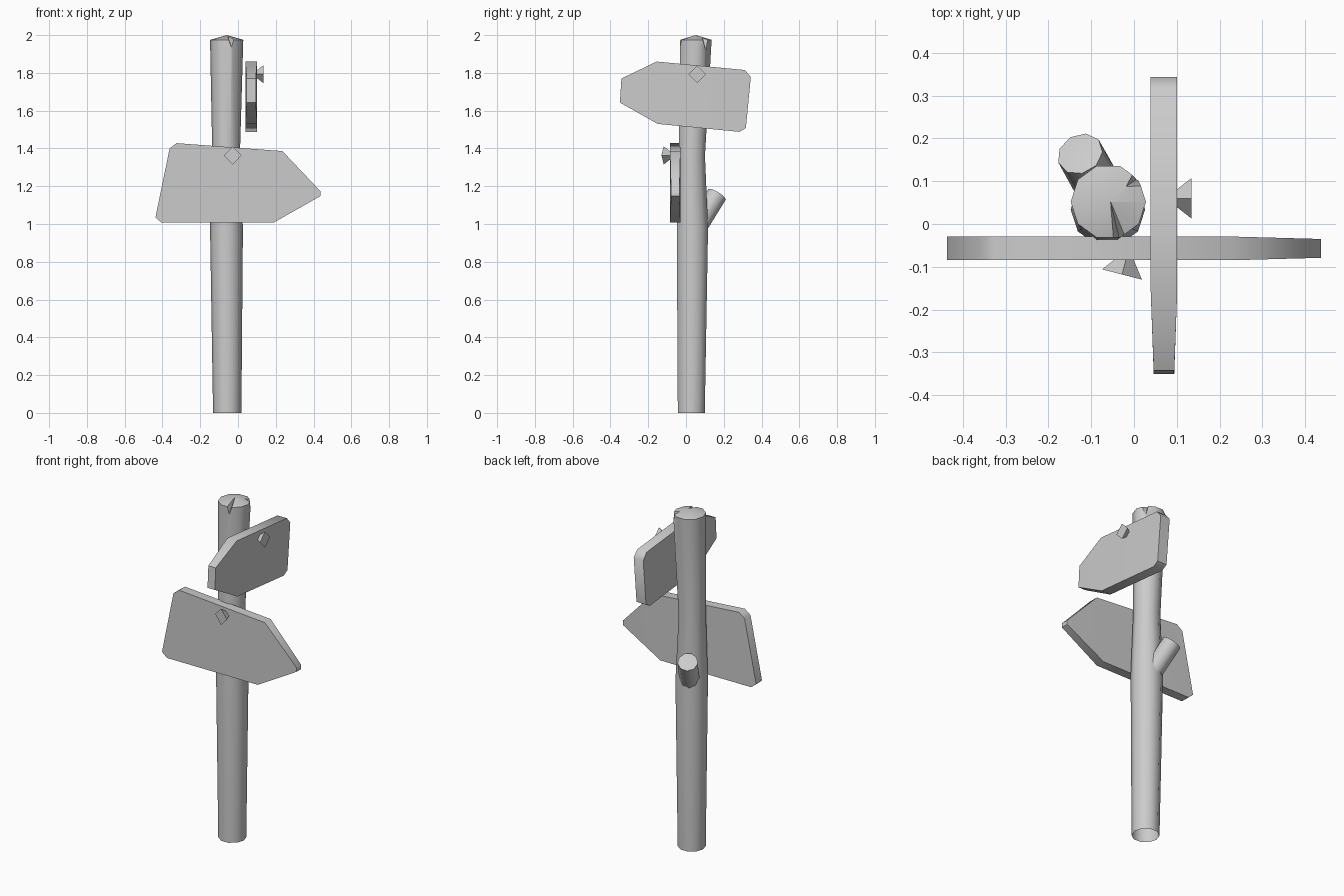
import bpy, bmesh, math
from mathutils import Vector

cube = bpy.data.objects.get("Cube")
if cube:
    bpy.data.objects.remove(cube, do_unlink=True)

# One plain grey material
grey = bpy.data.materials.new("plain_grey")
grey.use_nodes = True
colour = (0.6, 0.6, 0.6, 1)
grey.diffuse_color = colour
grey.node_tree.nodes["Principled BSDF"].inputs["Base Color"].default_value = colour


def finish(name, bm, smooth=None):
    bmesh.ops.recalc_face_normals(bm, faces=bm.faces)
    mesh = bpy.data.meshes.new(name)
    bm.to_mesh(mesh)
    bm.free()
    mesh.materials.append(grey)
    obj = bpy.data.objects.new(name, mesh)
    bpy.context.collection.objects.link(obj)
    if smooth:
        shade(obj, smooth)
    return obj


def activate(obj):
    bpy.ops.object.select_all(action='DESELECT')
    obj.select_set(True)
    bpy.context.view_layer.objects.active = obj


def shade(obj, degrees):
    activate(obj)
    bpy.ops.object.shade_smooth_by_angle(angle=math.radians(degrees))


def loft(rings, sides, tip, axis=Vector((0, 0, 1))):
    """Skin rings of (centre, radius) and close the top with a low cone."""
    bm = bmesh.new()
    turn = Vector((0, 0, 1)).rotation_difference(axis)
    loops = []
    for centre, r in rings:
        loops.append([bm.verts.new(Vector(centre) + turn @ Vector(
            (r * math.cos(a), r * math.sin(a), 0)))
            for a in (math.tau * i / sides for i in range(sides))])
    apex = bm.verts.new(tip)
    for i in range(sides):
        j = (i + 1) % sides
        for lo, hi in zip(loops, loops[1:]):
            bm.faces.new((lo[i], lo[j], hi[j], hi[i]))
        bm.faces.new((loops[-1][i], loops[-1][j], apex))
    bm.faces.new(loops[0][::-1])
    return bm


# Post, slightly crooked
post = finish("post", loft([
    ((-0.057, 0.028, 0), 0.075),
    ((-0.061, 0.034, 0.98), 0.087),
    ((-0.063, 0.031, 1.36), 0.073),
    ((-0.06, 0.052, 1.975), 0.088)], 10, (-0.058, 0.052, 2.0)))


# Splits in the top of the post
def split_cutter(name, inner, rim_a, rim_b, low):
    bm = bmesh.new()
    v = [bm.verts.new(p) for p in (inner, rim_a, rim_b, low)]
    for f in ((0, 1, 2), (0, 1, 3), (0, 2, 3), (1, 2, 3)):
        bm.faces.new([v[i] for i in f])
    cutter = finish(name, bm)
    cutter.hide_render = True
    cutter.hide_viewport = False
    mod = post.modifiers.new(name, 'BOOLEAN')
    mod.operation = 'DIFFERENCE'
    mod.solver = 'EXACT'
    mod.object = cutter
    activate(post)
    bpy.ops.object.modifier_apply(modifier=mod.name)
    bpy.data.objects.remove(cutter, do_unlink=True)


split_cutter("front_split", (-0.056, 0.058, 2.004), (-0.054, -0.07, 1.99),
             (0.008, -0.07, 1.99), (-0.026, -0.07, 1.905))
split_cutter("side_split", (-0.024, 0.084, 2.0), (0.06, 0.083, 1.99),
             (0.015, 0.165, 1.99), (0.035, 0.124, 1.84))

# The foot of the post is open
bm = bmesh.new()
bm.from_mesh(post.data)
foot = [f for f in bm.faces if all(v.co.z < 0.001 for v in f.verts)]
bmesh.ops.delete(bm, geom=foot, context='FACES_ONLY')
bm.to_mesh(post.data)
bm.free()
shade(post, 40)

# Branch stub on the back
root, end = Vector((-0.065, 0.055, 0.98)), Vector((-0.126, 0.164, 1.155))
along = (end - root).normalized()
finish("branch_stub", loft([(root, 0.056), (end, 0.055)], 9,
                           end + along * 0.008, along), 45)


# Arrow boards: first four points are the pointed end
def board(name, outline, mid, half, tip_half, place):
    bm = bmesh.new()
    sheets = []
    for side in (-1, 1):
        sheets.append([bm.verts.new(place(
            u, mid + side * (tip_half if i in (1, 2) else half), z))
            for i, (u, z) in enumerate(outline)])
    n = len(outline)
    for s in sheets:
        bm.faces.new(s[:4])
        bm.faces.new([s[0]] + s[3:])
    a, b = sheets
    for i in range(n):
        j = (i + 1) % n
        bm.faces.new((a[i], a[j], b[j], b[i]))
    return finish(name, bm, 50)


board("lower_sign", [
    (0.235, 1.386), (0.437, 1.173), (0.437, 1.148), (0.188, 1.007),
    (-0.405, 1.007), (-0.437, 1.035), (-0.362, 1.4), (-0.325, 1.428)],
    -0.057, 0.0275, 0.022, lambda u, d, z: (u, d, z))
board("upper_sign", [
    (-0.155, 1.86), (-0.342, 1.77), (-0.35, 1.643), (-0.15, 1.53),
    (0.283, 1.488), (0.317, 1.508), (0.343, 1.778), (0.312, 1.815)],
    0.07, 0.031, 0.024, lambda u, d, z: (d, u, z))


# Flared square nails
def nail(name, head, out, depth, wide, narrow):
    bm = bmesh.new()
    out = Vector(out).normalized()
    side = out.cross(Vector((0, 0, 1)))
    up = side.cross(out)
    ends = []
    for centre, r in ((Vector(head) - out * depth, narrow), (Vector(head), wide)):
        ends.append([bm.verts.new(centre + d * r) for d in (side, up, -side, -up)])
    a, b = ends
    bm.faces.new(a)
    bm.faces.new(b)
    for i in range(4):
        j = (i + 1) % 4
        bm.faces.new((a[i], a[j], b[j], b[i]))
    finish(name, bm)


nail("lower_nail", (-0.028, -0.118, 1.363), (-0.25, -0.97, 0), 0.045, 0.048, 0.014)
nail("upper_nail", (0.134, 0.06, 1.793), (1, 0, 0), 0.045, 0.047, 0.012)
